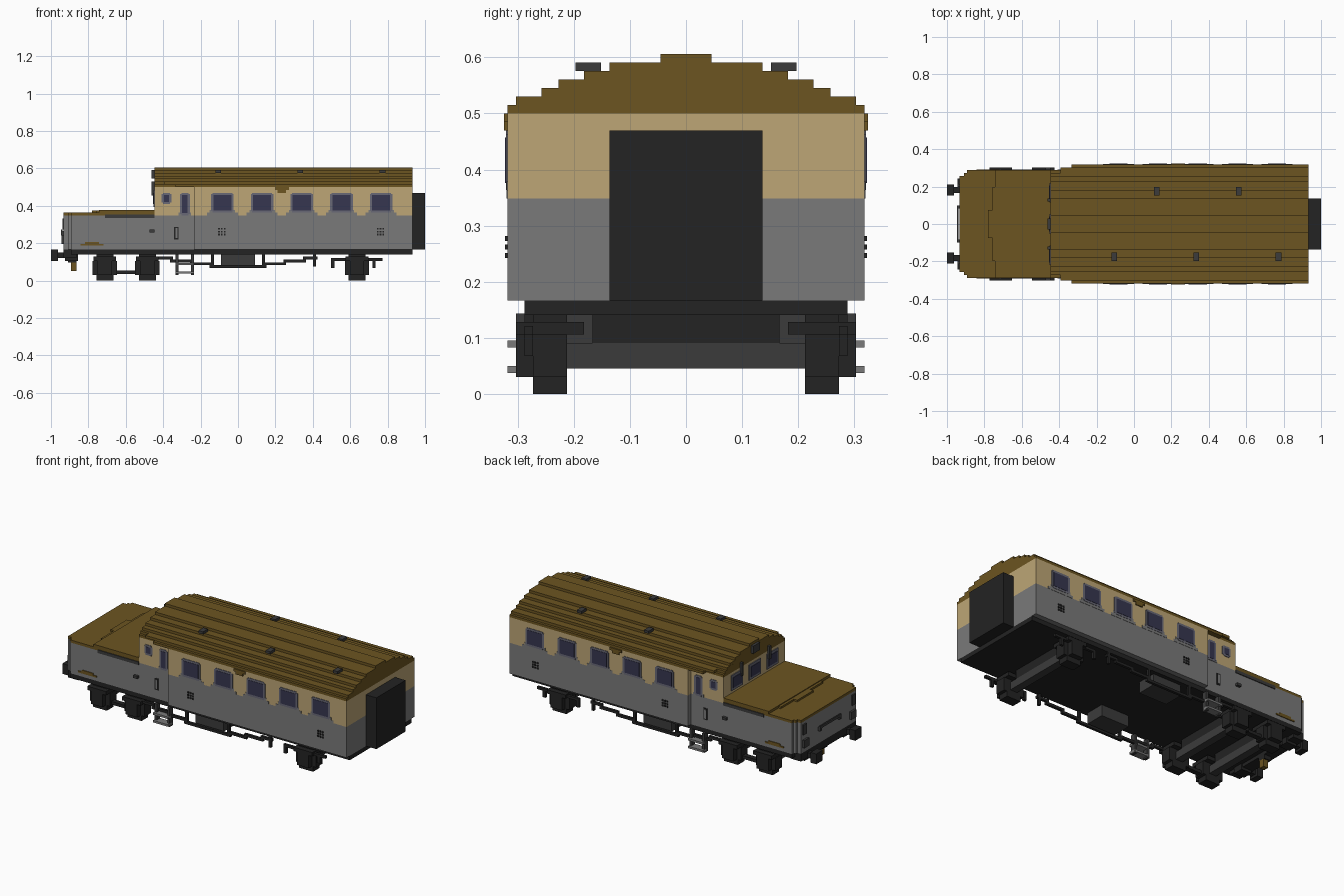
import bpy
import bmesh
from mathutils import Matrix, Vector

cube = bpy.data.objects.get("Cube")
if cube:
    bpy.data.objects.remove(cube)

U = 2 / 132          # one block of the stepped style
END = 61.5           # body end
CAB = -29.5          # cab front wall
STEP = -15.5         # where the body widens
WIDE, SLIM = 21, 19  # half widths
FLOOR, WAIST, EAVES = 11, 23, 33


def material(name, r, g, b):
    m = bpy.data.materials.new(name)
    m.use_nodes = True
    m.diffuse_color = (r, g, b, 1)
    m.node_tree.nodes["Principled BSDF"].inputs["Base Color"].default_value = (r, g, b, 1)
    return m


brown = material("roof brown", .15, .09, .015)
cream = material("cream", .51, .38, .18)
grey = material("body grey", .195, .195, .195)
black = material("black", .017, .017, .017)
dark = material("dark grey", .044, .044, .044)
glass = material("navy glass", .037, .037, .08)
trim = material("window trim", .14, .14, .18)


def part(name, mat, boxes, both=False):
    """Join boxes (x0, x1, y0, y1, z0, z1) into one object, optionally on both sides."""
    bm = bmesh.new()
    for x0, x1, y0, y1, z0, z1 in boxes:
        spans = [(y0, y1), (-y1, -y0)] if both else [(y0, y1)]
        for a, b in spans:
            mid = Vector((x0 + x1, a + b, z0 + z1)) * U / 2
            size = Vector((x1 - x0, b - a, z1 - z0, 1 / U)) * U
            bmesh.ops.create_cube(bm, size=1, matrix=Matrix.Translation(mid) @ Matrix.Diagonal(size))
    mesh = bpy.data.meshes.new(name)
    bm.to_mesh(mesh)
    bm.free()
    mesh.materials.append(mat)
    ob = bpy.data.objects.new(name, mesh)
    bpy.context.collection.objects.link(ob)
    return ob


def mid(x0, x1, half, z0, z1):
    """Box centred across the width."""
    return (x0, x1, -half, half, z0, z1)


# Body shell
part("lower_body", grey, [mid(STEP, END, WIDE, FLOOR, WAIST), mid(CAB, STEP, SLIM, FLOOR, WAIST)])
part("upper_body", cream, [mid(STEP, END, WIDE, WAIST, EAVES), mid(CAB, STEP, SLIM, WAIST, EAVES)])
nose = [(-END, -60, 17), (-60, -59, 18), (-59, CAB, SLIM)]
part("hood", grey, [mid(a, b, h, FLOOR, WAIST) for a, b, h in nose])
part("hood_top", brown, [mid(a, b, h, WAIST, WAIST + 1) for a, b, h in nose]
     + [mid(-49, CAB, SLIM, 24, 25), mid(-50, -49, 13, 24, 24.7), mid(-51.5, -50, 5, 24, 24.7)])
part("hood_side_strip", dark, [(-47, CAB, SLIM, SLIM + .3, 22.2, 23.4)], True)

# Stepped roof, narrowing over the cab
roof = []
for i, half in enumerate([21, 20, 17, 15, 12, 9, 3]):
    z = EAVES + i
    start = {0: -22, 1: -26}.get(i, CAB)
    roof.append(mid(start, END, half, z, z + 1))
    if i < 2:
        roof.append(mid(CAB, start, SLIM - i, z, z + 1))
part("roof", brown, roof)
part("roof_vents", dark, [(x - 1, x + 1, 10, 13, 38, 39) for x in (8, 37)]
     + [(x - 1, x + 1, -13, -10, 38, 39) for x in (-7, 22, 51)])

# Side windows with the raised waist panel beneath each
frames, panes, panels = [], [], []


def side_window(x0, x1, z0, z1, y):
    frames.append((x0 + .5, x1 - .5, y, y + .2, z0, z1))
    frames.append((x0, x1, y, y + .2, z0 + .5, z1 - .5))
    panes.append((x0 + .8, x1 - .8, y, y + .3, z0 + .8, z1 - .8))


for i in range(5):
    x = -5.5 + 14 * i
    side_window(x - 4, x + 4, 24, 31, WIDE)
    for grow, z in ((5.5, WAIST), (4.5, WAIST + 1)):
        panels.append((x - grow, x + grow, WIDE, WIDE + .1, z, z + 1))
side_window(-20.5, -17, WAIST, 31, SLIM)
side_window(-27, -23.5, 27, 31, SLIM)
panels.append((-21, -16.5, SLIM, SLIM + .1, WAIST, WAIST + 1))
part("side_window_frames", trim, frames, True)
part("side_window_glass", glass, panes, True)
part("waist_panels", grey, panels, True)

# Cab front windows, lamp and grab rails
part("cab_window_frames", trim, [(CAB - .3, CAB, y - 3.5, y + 3.5, 26, 32) for y in (-11, 0, 11)])
part("cab_window_glass", glass, [(CAB - .5, CAB, y - 2.6, y + 2.6, 27, 31) for y in (-11, 0, 11)])
part("cab_lamp", dark, [mid(CAB - 1, CAB, 2, 36, 39)])
part("cab_grab_rails", dark, [(CAB - 1, CAB, 8, 9, 30, 35)], True)
part("cab_side_brackets", dark, [(CAB - 1.7, CAB, SLIM, SLIM + 1, 17, 18)], True)

# Small side fittings
part("eaves_plates", brown, [(13, 18, WIDE, WIDE + .4, 32, 33),
                             (14, 17, WIDE, WIDE + .4, 31, 32)], True)
part("door_handle_recess", black, [(-22.5, -21, SLIM, SLIM + .2, 14.5, 19)], True)
part("door_handle", grey, [(-22.1, -21.4, SLIM, SLIM + .35, 15, 18.5)], True)
part("side_grilles", black, [(x + i, x + i + .6, WIDE, WIDE + .3, 16 + k, 16.6 + k)
                             for x in (-7, 49) for i in range(3) for k in range(3)], True)
part("hood_side_plates", brown, [(-55.5, -47.5, SLIM, SLIM + .3, 12.4, 13),
                                 (-54, -49, SLIM, SLIM + .3, 13, 13.7)], True)

# Hood front fittings
part("front_handrail", dark, [mid(-END - 1, -END - .5, 6.5, 17, 18)]
     + [(-END - 1, -END, y - .5, y + .5, 16, 17.5) for y in (-6, 6)])
part("front_lamps", dark, [(-END - .8, -END, 13, 16, 13, 16), (-END - .5, -END, 14, 16, 18, 22)], True)

# Rear gangway
part("gangway", black, [mid(END, 66, 9, FLOOR, 31)])

# Underframe
part("underframe", black, [mid(-59, END, SLIM, 9.3, FLOOR), mid(-END, -57, 17, 8, FLOOR)])
part("buffers", black, [(-66, -63.5, 10, 14, 7, 11), (-63.5, -61, 11, 13, 8, 10),
                        (-61, -56.5, 10, 14, 7, 11)], True)
part("coupling_hook", brown, [mid(-59, -57, 1, 3.5, 6.5)])
part("coupling_mount", black, [mid(-60, -57, 1.5, 6.5, 8)])

# Wheels, axle boxes and cross beams
wheels, boxes, beams, blocks = [], [], [], []
for x in (-47, -32, 42):
    for half, low in ((3, 0), (4.3, 2)):
        wheels.append((x - half, x + half, 14, 18, low, 9 - low))
    wheels.append((x - 3, x + 3, 14, 18, 7, 9.3))
    boxes += [(x - 2.5, x + 2.5, 18, 20, 2, 8), (x - 4, x + 4, 12, 20, 7, 8.5)]
    beams.append(mid(x - 1.5, x + 1.5, 14, 3, 6))
    blocks.append(mid(x - 1.5, x + 1.5, 11, 6, 9.3))
part("wheels", black, wheels, True)
part("axle_boxes", black, boxes, True)
part("axle_beams", dark, beams)
part("axle_blocks", black, blocks)
part("bogie_links", black, [(-43, -36, 15, 17, 2.4, 3.6)], True)
part("spring_hangers", black, [(33, 51, 18, 19, 7, 8)]
     + [(x - .6, x + .6, 18, 19, 4.5, 8) for x in (33.5, 48)], True)

# Truss rods and equipment boxes
rods = [(-10, 10, 18, 19, 4.5, 5.5)]
for a, b, z in ((9, 17, 5.5), (16, 24, 6.5), (23, 28, 7.5)):
    rods += [(a, b, 18, 19, z, z + 1), (-b, -a, 18, 19, z, z + 1)]
part("truss_rods", black, rods, True)
part("truss_posts", black, [(x - .5, x + .5, 18, 19, 5, 9.3) for x in (-9, 9, 27)], True)
part("equipment_boxes", dark, [(-6, 6, 10, 17.5, 5, 9.3)], True)

# Cab steps
part("step_sides", dark, [(x, x + 1, 18, 20, 2, 9.5) for x in (-22, -16.5)], True)
part("step_treads", grey, [(-22, -15.5, 18, 21, z, z + .8) for z in (2.5, 5.5)], True)
